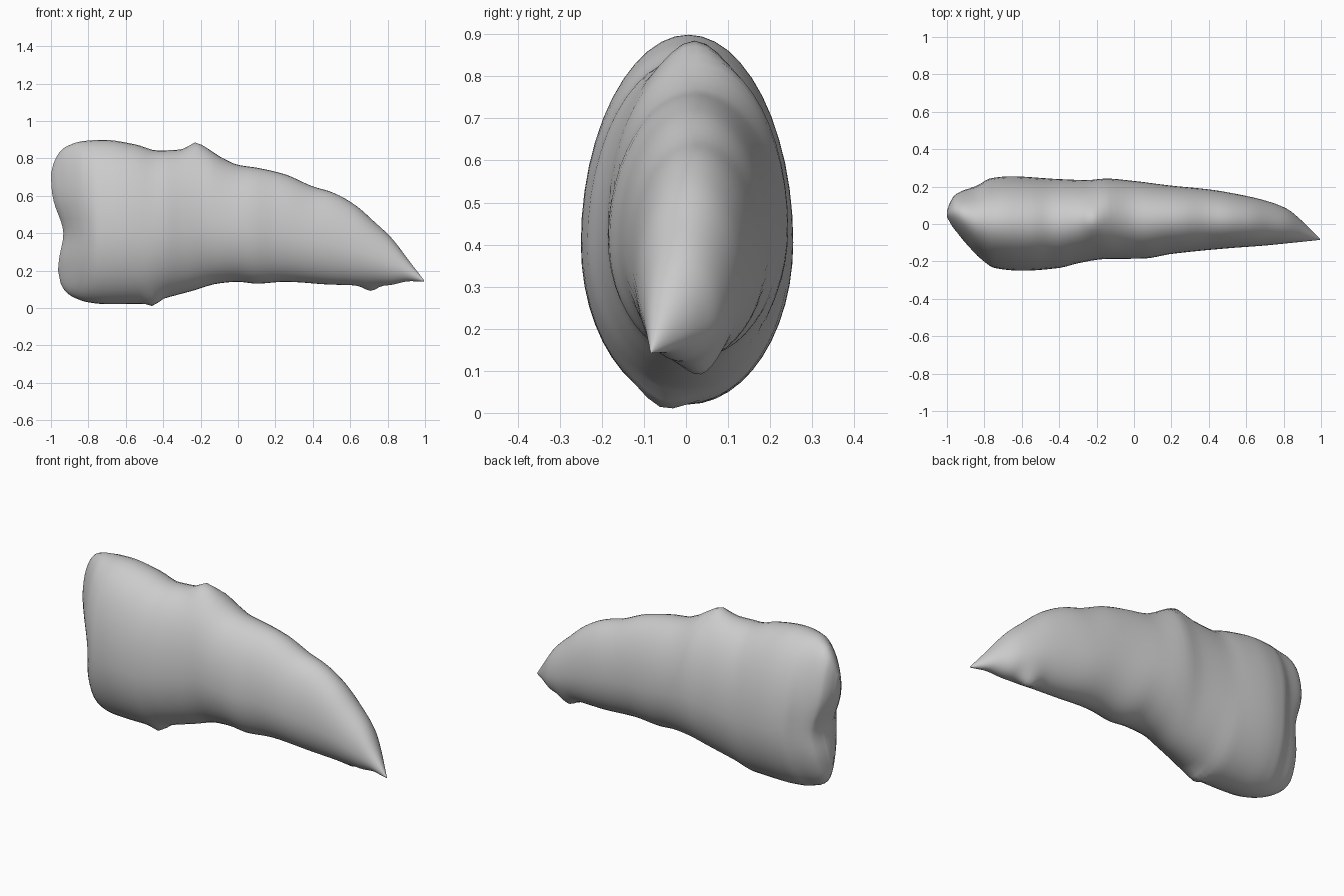
import bpy
import bmesh
from math import sin, cos, pi, exp

cube = bpy.data.objects.get("Cube")
if cube:
    bpy.data.objects.remove(cube, do_unlink=True)

# Outline curves along the length: (x, value)
TOP = [(-1, .72), (-.985, .775), (-.96, .825), (-.92, .862), (-.83, .892), (-.72, .899),
       (-.55, .875), (-.43, .842), (-.3, .845), (-.17, .845), (-.08, .8), (0, .765), (.1, .75),
       (.25, .715), (.4, .65), (.5, .62), (.62, .555), (.73, .46), (.82, .375), (.92, .245), (.995, .148)]
BOTTOM = [(-1, .2), (-.97, .13), (-.93, .085), (-.88, .055), (-.8, .03), (-.7, .02), (-.5, .022),
          (-.4, .05), (-.25, .09), (-.1, .132), (0, .14), (.1, .13), (.25, .14), (.5, .125),
          (.65, .122), (.8, .122), (.92, .143), (.995, .142)]
BACK = [(-1, .09), (-.985, .135), (-.96, .17), (-.85, .21), (-.78, .243), (-.66, .255), (-.4, .24),
        (-.25, .235), (-.15, .243), (0, .23), (.2, .205), (.4, .185), (.6, .15), (.72, .12),
        (.82, .08), (.88, .033), (.95, -.035), (.995, -.08)]
FRONT = [(-1, .02), (-.98, -.02), (-.95, -.06), (-.9, -.12), (-.83, -.19), (-.75, -.235), (-.6, -.25),
         (-.4, -.235), (-.3, -.21), (-.15, -.187), (.05, -.185), (.2, -.16), (.5, -.13),
         (.7, -.115), (.85, -.1), (.995, -.085)]


def smooth_curve(pts):
    """Return a monotone cubic function through the points."""
    s = [(b[1] - a[1]) / (b[0] - a[0]) for a, b in zip(pts, pts[1:])]
    m = [s[0]] + [2 * a * b / (a + b) if a * b > 0 else 0 for a, b in zip(s, s[1:])] + [s[-1]]

    def value(x):
        i = 0
        while i < len(pts) - 2 and x > pts[i + 1][0]:
            i += 1
        (xa, ya), (xb, yb) = pts[i], pts[i + 1]
        h = xb - xa
        t = (x - xa) / h
        return (ya * (1 + 2 * t) * (1 - t) ** 2 + h * m[i] * t * (1 - t) ** 2
                + yb * t * t * (3 - 2 * t) + h * m[i + 1] * t * t * (t - 1))
    return value


def bell(v, centre, width):
    return exp(-((v - centre) / width) ** 2)


top, bottom, back, front = (smooth_curve(c) for c in (TOP, BOTTOM, BACK, FRONT))

# Small knobs: x, y, height, length, width, side (1 upper, -1 lower)
KNOBS = [(-.225, .02, .04, .05, .08, 1), (-.45, -.06, .03, .035, .06, -1), (.71, .04, .036, .05, .05, -1)]


def surface_point(x, a):
    """One point of the cross-section at x, egg-shaped with its widest level low."""
    zt, zb, yb, yf = top(x), bottom(x), back(x), front(x)
    c, s = cos(a), sin(a)
    level = zb + (zt - zb) * .44
    z = level + s * ((zt - level) if s > 0 else (level - zb))
    y = (yb + yf) / 2 + (yb - yf) / 2 * c
    for kx, ky, height, length, width, side in KNOBS:
        if s * side > 0:
            z += side * height * bell(x, kx, length) * bell(y, ky, width)
    # Hollow in the broad end
    fade = max(0, min(1, (-.7 - x) / .3)) ** 1.5
    hollow = .065 * bell(z, .4, .14) + .03 * bell(z, .18, .12)
    return x + hollow * fade, y, z


# Lofted body
SEGMENTS, RINGS = 48, 90
bm = bmesh.new()
rings = []
for i in range(RINGS):
    x = -.0025 - .9975 * cos(pi * i / (RINGS - 1))
    rings.append([bm.verts.new(surface_point(x, 2 * pi * j / SEGMENTS)) for j in range(SEGMENTS)])
for r0, r1 in zip(rings, rings[1:]):
    for j in range(SEGMENTS):
        k = (j + 1) % SEGMENTS
        bm.faces.new((r0[j], r0[k], r1[k], r1[j]))
# Broad end closed by strips across, pointed end by one face
half = SEGMENTS // 2
end = rings[0]
quarter = SEGMENTS // 4
for j in range(half):
    p = [end[(quarter + n) % SEGMENTS] for n in (j, j + 1, -j - 1, -j)]
    corners = list(dict.fromkeys(p))
    if len(corners) > 2:
        bm.faces.new(corners)
bm.faces.new(rings[-1])
bmesh.ops.recalc_face_normals(bm, faces=bm.faces)
mesh = bpy.data.meshes.new("tapered_body")
bm.to_mesh(mesh)
bm.free()
body = bpy.data.objects.new("tapered_body", mesh)
bpy.context.collection.objects.link(body)

# Plain grey colour
grey = bpy.data.materials.new("plain grey")
grey.use_nodes = True
colour = (.6, .6, .6, 1)
grey.diffuse_color = colour
grey.node_tree.nodes["Principled BSDF"].inputs["Base Color"].default_value = colour
mesh.materials.append(grey)

bpy.context.view_layer.objects.active = body
body.select_set(True)
bpy.ops.object.shade_smooth_by_angle(angle=pi / 3)
